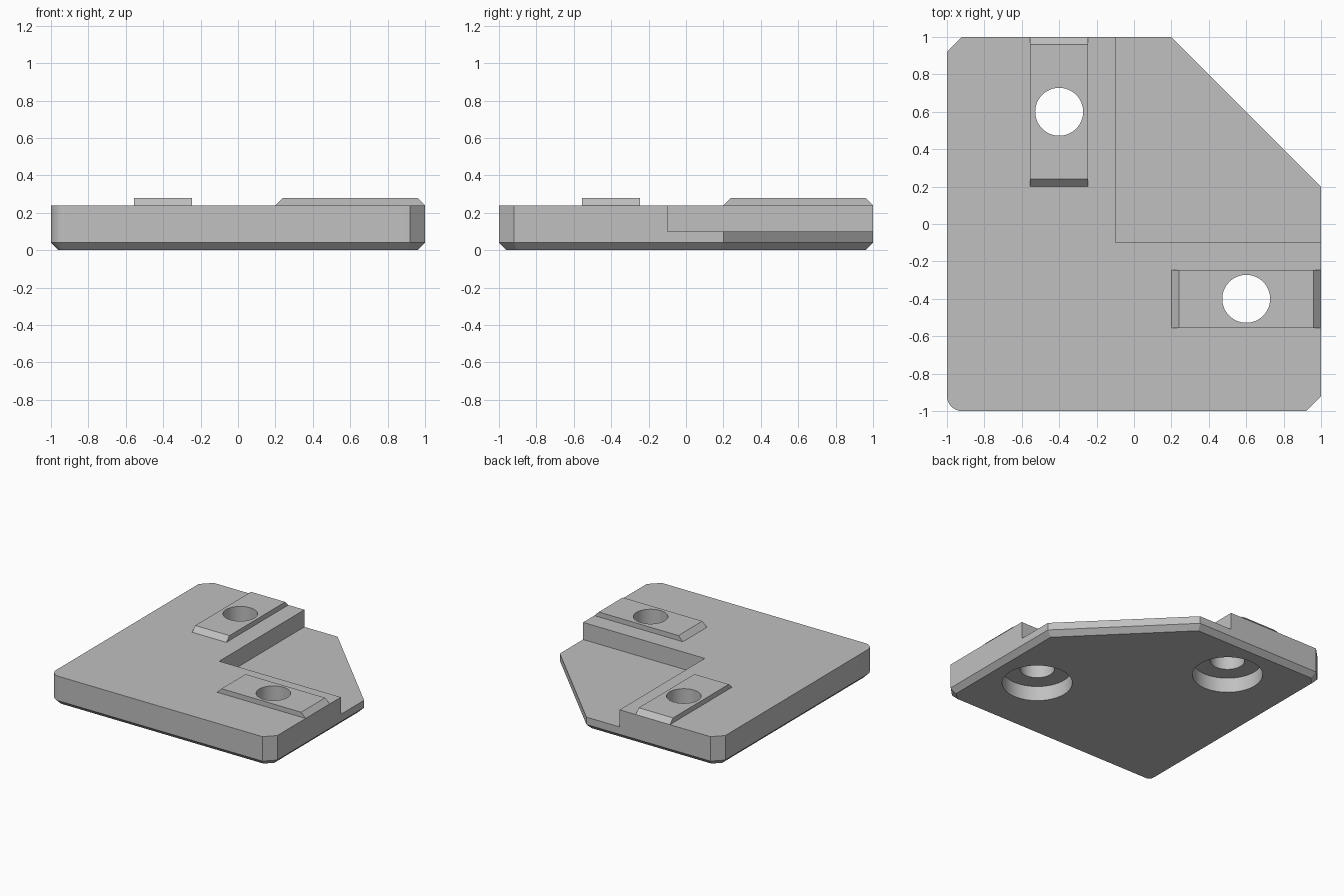
import bpy, bmesh, math
from mathutils import Vector

if "Cube" in bpy.data.objects:
    bpy.data.objects.remove(bpy.data.objects["Cube"])

grey = bpy.data.materials.new("plain_grey")
grey.diffuse_color = (0.53, 0.53, 0.53, 1)
grey.use_nodes = True
grey.node_tree.nodes["Principled BSDF"].inputs["Base Color"].default_value = grey.diffuse_color


def loft(name, loops):
    """Closed solid through matching rings of 3D points."""
    bm = bmesh.new()
    rings = [[bm.verts.new(p) for p in ring] for ring in loops]
    n = len(rings[0])
    for a, b in zip(rings, rings[1:]):
        for i in range(n):
            j = (i + 1) % n
            bm.faces.new((a[i], a[j], b[j], b[i]))
    bm.faces.new(rings[0][::-1])
    bm.faces.new(rings[-1])
    bmesh.ops.recalc_face_normals(bm, faces=bm.faces)
    mesh = bpy.data.meshes.new(name)
    bm.to_mesh(mesh)
    bm.free()
    mesh.materials.append(grey)
    ob = bpy.data.objects.new(name, mesh)
    bpy.context.collection.objects.link(ob)
    return ob


def inset(pts, d):
    """Offset a counter-clockwise outline inward with mitred corners."""
    out = []
    for i, p in enumerate(pts):
        a = (p - pts[i - 1]).normalized()
        b = (pts[(i + 1) % len(pts)] - p).normalized()
        na, nb = Vector((-a.y, a.x)), Vector((-b.y, b.x))
        out.append(p + (na + nb) * d / (1 + na.dot(nb)))
    return out


def at(pts, z):
    return [(p[0], p[1], z) for p in pts]


def rect(x0, y0, x1, y1):
    return [(x0, y0), (x1, y0), (x1, y1), (x0, y1)]


def circle(c, r, n=64):
    return [(c[0] + r * math.cos(2 * math.pi * i / n),
             c[1] + r * math.sin(2 * math.pi * i / n)) for i in range(n)]


def combine(target, tool, op):
    tool.hide_render = True
    mod = target.modifiers.new(op, 'BOOLEAN')
    mod.operation, mod.solver, mod.object = op, 'EXACT', tool
    bpy.context.view_layer.objects.active = target
    bpy.ops.object.modifier_apply(modifier=mod.name)
    bpy.data.objects.remove(tool)


# Plate: one rounded corner, two small clipped corners, one big clipped corner
R = 0.08
outline = [Vector((R - 1 + R * math.cos(t), R - 1 + R * math.sin(t)))
           for t in (math.pi * (1 + k / 16) for k in range(9))]
outline += [Vector(p) for p in ((0.92, -1), (1, -0.92), (1, 0.2),
                                (0.2, 1), (-0.92, 1), (-1, 0.92))]
plate = loft("corner_plate", [at(inset(outline, 0.04), 0),
                              at(outline, 0.04), at(outline, 0.24)])

# Lowered corner step
combine(plate, loft("step_cutter", [at(rect(-0.1, -0.1, 1.2, 1.2), 0.1),
                                    at(rect(-0.1, -0.1, 1.2, 1.2), 0.5)]), 'DIFFERENCE')

# Two raised keys with sloped ends, each with a counterbored hole
for swap in (False, True):
    def turn(pts):
        return [(y, x) for x, y in pts] if swap else pts
    key = loft("raised_key", [at(turn(rect(0.2, -0.555, 1, -0.245)), 0.24),
                              at(turn(rect(0.24, -0.555, 0.96, -0.245)), 0.28)])
    combine(plate, key, 'UNION')
    centre = turn([(0.6, -0.4)])[0]
    for r, z0, z1 in ((0.128, -0.1, 0.5), (0.26, -0.1, 0.12)):
        hole = loft("hole_cutter", [at(circle(centre, r), z0), at(circle(centre, r), z1)])
        combine(plate, hole, 'DIFFERENCE')

# Smooth the round walls, keep the edges sharp
bpy.ops.object.select_all(action='DESELECT')
plate.select_set(True)
bpy.context.view_layer.objects.active = plate
bpy.ops.object.shade_smooth_by_angle(angle=math.radians(25))
